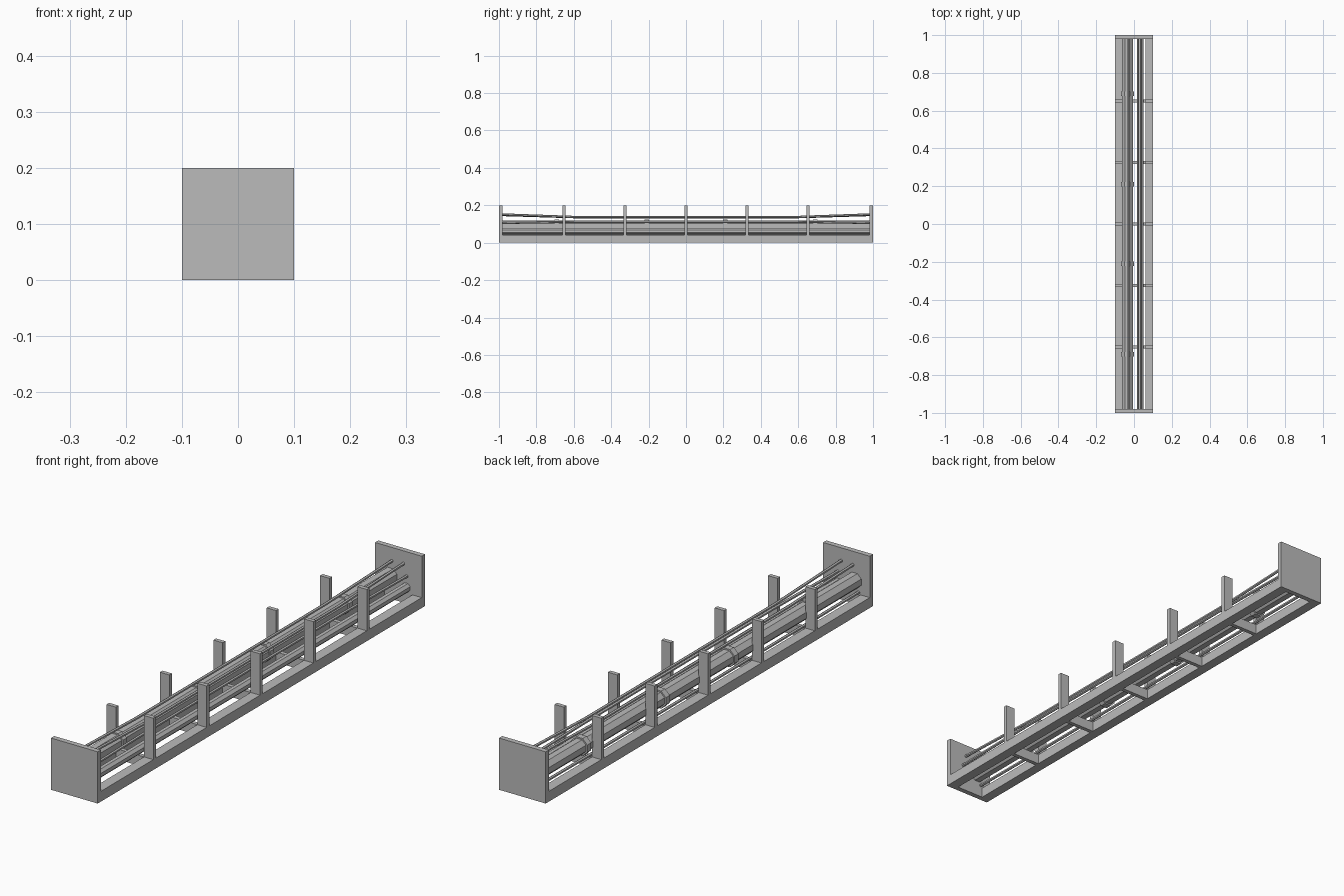
import bpy
import bmesh
from math import pi
from mathutils import Matrix, Vector

cube = bpy.data.objects.get("Cube")
if cube:
    bpy.data.objects.remove(cube, do_unlink=True)

grey = bpy.data.materials.new("plain grey")
grey.use_nodes = True
grey.diffuse_color = (0.5, 0.5, 0.5, 1)
grey.node_tree.nodes["Principled BSDF"].inputs["Base Color"].default_value = (0.5, 0.5, 0.5, 1)


def finish(name, bm):
    mesh = bpy.data.meshes.new(name)
    bmesh.ops.recalc_face_normals(bm, faces=bm.faces)
    bm.to_mesh(mesh)
    bm.free()
    mesh.materials.append(grey)
    obj = bpy.data.objects.new(name, mesh)
    bpy.context.collection.objects.link(obj)
    return obj


def box(name, low, high):
    low, high = Vector(low), Vector(high)
    bm = bmesh.new()
    bmesh.ops.create_cube(bm, size=1, matrix=Matrix.Translation((low + high) / 2)
                          @ Matrix.Diagonal((*(high - low), 1)))
    return finish(name, bm)


def tube(name, x, z, radius, y0, y1, sides=8):
    # Straight faceted pipe along the length
    bm = bmesh.new()
    place = (Matrix.Translation((x, (y0 + y1) / 2, z)) @ Matrix.Rotation(pi / 2, 4, "X")
             @ Matrix.Rotation(pi / sides, 4, "Z"))
    bmesh.ops.create_cone(bm, cap_ends=True, segments=sides, radius1=radius, radius2=radius,
                          depth=y1 - y0, matrix=place)
    return finish(name, bm)


def cable(name, x, z_end, z_mid, radius, sides=6):
    # Rod whose ends bend away from its level middle run
    bm = bmesh.new()
    bmesh.ops.create_cone(bm, cap_ends=True, segments=sides, radius1=radius, radius2=radius,
                          depth=2 * END, matrix=Matrix.Rotation(pi / 2, 4, "X"))
    for y in (-BEND, BEND):
        bmesh.ops.bisect_plane(bm, geom=bm.verts[:] + bm.edges[:] + bm.faces[:],
                               plane_co=(0, y, 0), plane_no=(0, 1, 0))
    for v in bm.verts:
        v.co.x += x
        v.co.z += z_end if abs(v.co.y) > BEND + 0.01 else z_mid
    return finish(name, bm)


END, BEND = 0.98, 0.58
INNER, OUTER, RAIL = 0.06, 0.1, 0.04
THIN = 0.008

# Frame: end plates, side rails, posts and cross bars
for side, label in ((-1, "front"), (1, "back")):
    ys = sorted((side * END, side))
    box(label + "_end_plate", (-OUTER, ys[0], 0), (OUTER, ys[1], 0.2))
for side, label in ((-1, "right"), (1, "left")):
    xs = sorted((side * INNER, side * OUTER))
    box(label + "_rail", (xs[0], -END, 0), (xs[1], END, RAIL))
    for i in range(-2, 3):
        y = i * 0.326
        box(label + "_post", (xs[0], y - THIN, RAIL), (xs[1], y + THIN, 0.2))
for i in range(-2, 3):
    y = i * 0.326
    box("cross_bar", (-INNER, y - THIN, 0), (INNER, y + THIN, RAIL))

# Main pipe with its joint collars
tube("main_pipe", -0.035, 0.09, 0.031, -END, END)
for y in (-0.69, -0.21, 0.21, 0.69):
    tube("pipe_collar", -0.035, 0.09, 0.037, y - 0.012, y + 0.012)

# Second pipe and thin cables
tube("small_pipe", 0.034, 0.062, 0.018, -END, END)
cable("upper_right_cable", -0.028, 0.148, 0.136, 0.006)
cable("upper_left_cable", 0.022, 0.151, 0.137, 0.006)
cable("middle_cable", 0.036, 0.106, 0.112, 0.006)
cable("lower_cable", -0.052, 0.048, 0.046, 0.006)
